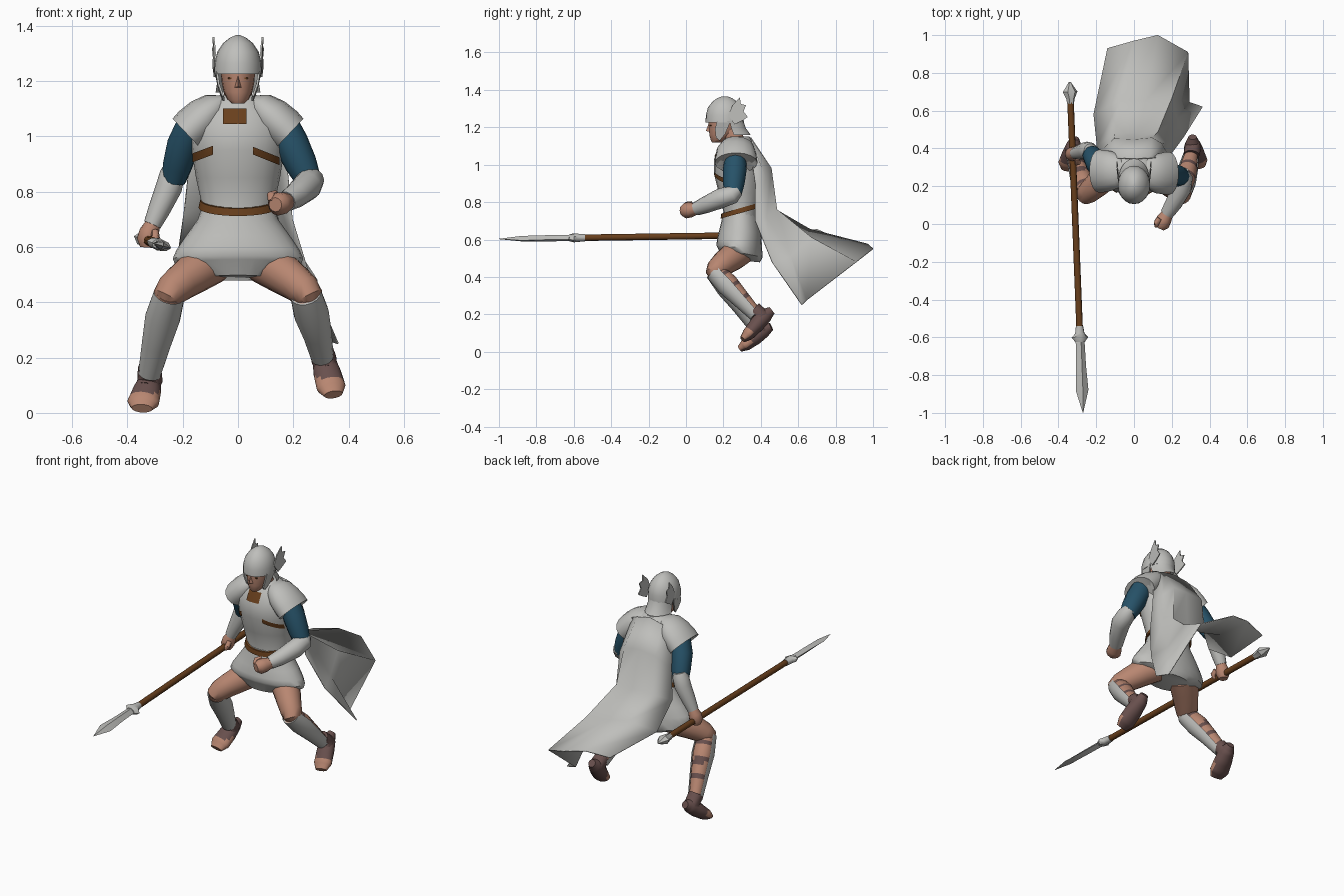
import bpy, bmesh, math
from mathutils import Vector

# Flat colours
COLS = {"steel": (.52, .52, .50), "skin": (.48, .24, .165), "leather": (.14, .05, .012),
        "blue_cloth": (.02, .085, .14), "boot_brown": (.14, .08, .075)}
NAMES = list(COLS)
for k, c in COLS.items():
    bpy.data.materials.new(k).diffuse_color = (*c, 1)


def make(name, verts, faces, mat, rule=None, angle=45):
    """Mesh object; rule(face centre, normal) gives a colour name, or None to drop the face."""
    me = bpy.data.meshes.new(name)
    bm = bmesh.new()
    vs = [bm.verts.new(v) for v in verts]
    for f in faces:
        bm.faces.new([vs[i] for i in f])
    bmesh.ops.recalc_face_normals(bm, faces=bm.faces)
    bm.normal_update()
    drop = []
    for f in bm.faces:
        m = rule(f.calc_center_median(), f.normal) if rule else mat
        if m is None:
            drop.append(f)
        else:
            f.material_index = NAMES.index(m)
    bmesh.ops.delete(bm, geom=drop, context='FACES')
    bm.to_mesh(me)
    bm.free()
    for k in NAMES:
        me.materials.append(bpy.data.materials[k])
    me.shade_smooth()
    me.set_sharp_from_angle(angle=math.radians(angle))
    ob = bpy.data.objects.new(name, me)
    bpy.context.collection.objects.link(ob)
    return ob


def skin_rings(name, loops, mat, rule=None, angle=45):
    """Closed skin over a list of equal point loops."""
    n = len(loops[0])
    faces = [(r*n+i, r*n+(i+1) % n, (r+1)*n+(i+1) % n, (r+1)*n+i)
             for r in range(len(loops)-1) for i in range(n)]
    faces += [tuple(range(n)), tuple(range((len(loops)-1)*n, len(loops)*n))]
    return make(name, [p for l in loops for p in l], faces, mat, rule, angle)


def rings(name, secs, mat, n=20, rule=None):
    """Upright ellipses: (centre y, centre z, rx, ry, tilt toward the back)."""
    loops = []
    for cy, cz, rx, ry, tilt in secs:
        loops.append([(rx*math.cos(a), cy+ry*math.sin(a), cz+tilt*math.sin(a))
                      for a in (2*math.pi*i/n for i in range(n))])
    return skin_rings(name, loops, mat, rule)


def tube(name, secs, mat, ref=(1, 0, 0), n=12, rule=None, sub=1, angle=45):
    """Limb along a path: (x, y, z, radius along ref, other radius)."""
    secs = [tuple(s) if len(s) == 5 else (*s, s[3]) for s in secs]
    fine = []
    for a, b in zip(secs, secs[1:]):
        fine += [[p+(q-p)*k/sub for p, q in zip(a, b)] for k in range(sub)]
    fine.append(secs[-1])
    pts = [Vector(s[:3]) for s in fine]
    loops = []
    for i, s in enumerate(fine):
        t = (pts[min(i+1, len(pts)-1)]-pts[max(i-1, 0)]).normalized()
        a = Vector(ref)
        a = (a-a.dot(t)*t).normalized()
        b = t.cross(a)
        loops.append([pts[i]+a*s[3]*math.cos(w)+b*s[4]*math.sin(w)
                      for w in (2*math.pi*k/n for k in range(n))])
    return skin_rings(name, loops, mat, rule, angle)


def plate(name, outline, x0, x1, mat):
    """Side plate: outline in (y, z), between two x positions."""
    return skin_rings(name, [[(x, y, z) for y, z in outline] for x in (x0, x1)], mat, angle=20)


# Breastplate
TORSO = [(.29, .70, .135, .095, 0), (.295, .75, .13, .095, 0), (.29, .85, .152, .115, 0),
         (.28, .95, .168, .13, 0), (.275, 1.03, .175, .125, 0), (.28, 1.09, .15, .10, 0),
         (.28, 1.13, .10, .075, 0), (.28, 1.15, .065, .06, 0)]
rings("breastplate", TORSO, "steel")


def chest_y(x, z):
    for a, b in zip(TORSO, TORSO[1:]):
        if a[1] <= z <= b[1]:
            k = (z-a[1])/(b[1]-a[1])
            cy, _, rx, ry, _ = [p+(q-p)*k for p, q in zip(a, b)]
            return cy-ry*math.sqrt(max(0, 1-(x/rx)**2))-.006


def chest_ribbon(name, x0, z0, x1, z1, h, mat):
    v = []
    for i in range(9):
        x, z = x0+(x1-x0)*i/8, z0+(z1-z0)*i/8
        v += [(x, chest_y(x, z+d), z+d) for d in (-h, 0, h)]
    make(name, v, [(3*i+j, 3*i+j+3, 3*i+j+4, 3*i+j+1) for i in range(8) for j in (0, 1)], mat)


chest_ribbon("right_chest_strap", -.09, .95, -.165, .922, .016, "leather")
chest_ribbon("left_chest_strap", .055, .948, .15, .91, .014, "leather")
chest_ribbon("throat_patch", -.055, 1.073, .03, 1.073, .028, "leather")

# Belt, and skirt closing in between the thighs
rings("belt", [(.293, .742, .143, .108, .03), (.293, .769, .137, .104, .03)], "leather", 28)
rings("skirt", [(.29, .745, .13, .093, 0), (.29, .70, .145, .10, 0), (.288, .64, .188, .113, 0),
                (.285, .59, .222, .12, -.006), (.285, .558, .236, .122, -.01),
                (.29, .53, .225, .12, -.025), (.295, .488, .13, .10, -.01)], "steel", 24)

# Neck, head and nose
tube("neck", [(0, .28, 1.09, .055), (0, .25, 1.15, .05), (0, .22, 1.2, .05)], "skin")
rings("head", [(.165, 1.118, .022, .025, 0), (.178, 1.135, .04, .045, .006), (.195, 1.165, .053, .07, .006),
               (.203, 1.20, .06, .081, 0), (.205, 1.25, .062, .085, 0)], "skin", 16)
make("nose", [(0, .122, 1.222), (-.014, .13, 1.176), (.014, .13, 1.176), (0, .106, 1.18)],
     [(0, 1, 3), (0, 3, 2), (1, 2, 3)], "skin")
for s, side in ((-1, "right"), (1, "left")):
    plate(side+"_eye", [(.128, 1.207), (.135, 1.207), (.135, 1.213), (.128, 1.213)], s*.018, s*.036, "leather")

# Helmet with neck guard, cheek guards and wings
rings("helmet", [(.207, 1.226, .086, .102, 0), (.207, 1.265, .085, .101, 0), (.207, 1.305, .075, .09, 0),
                 (.207, 1.337, .054, .066, 0), (.207, 1.356, .03, .04, 0), (.207, 1.366, .008, .012, 0)], "steel")
rings("neck_guard", [(.207, 1.235, .084, .10, 0), (.215, 1.195, .078, .105, 0), (.225, 1.158, .084, .122, 0)], "steel",
      24, lambda c, n: "steel" if c.y > .245 and abs(n.z) < .9 else None)
for s, side in ((-1, "right"), (1, "left")):
    tips = [(.165, 1.235, .072), (.155, 1.19, .066), (.16, 1.145, .05), (.18, 1.128, .048), (.21, 1.165, .062),
            (.24, 1.235, .078)]
    skin_rings(side+"_cheek_guard", [[(s*(x+d), y, z) for y, z, x in tips] for d in (0, .008)], "steel", angle=20)
    tips = [(.225, 1.265, .082), (.25, 1.32, .084), (.288, 1.36, .089), (.293, 1.325, .088), (.32, 1.318, .091),
            (.308, 1.285, .088), (.33, 1.255, .09), (.30, 1.235, .087), (.26, 1.215, .085)]
    skin_rings(side+"_helmet_wing", [[(s*(x+d), y, z) for y, z, x in tips] for d in (-.003, .003)], "steel", angle=20)

# Shoulder pads
for s, side in ((-1, "right"), (1, "left")):
    y = .28 if s < 0 else .268
    tube(side+"_shoulder_pad", [(s*.05, .28, 1.13, .05, .022), (s*.08, .277, 1.108, .085, .055),
                                (s*.12, y, 1.072, .105, .073), (s*.16, y, 1.035, .112, .077),
                                (s*.186, y, 1.01, .114, .074), (s*.178, y, 1.018, .09, .06)],
         "steel", (0, 1, 0), 16)

# Arms: sleeve, bracer, fist and thumb
ARMS = {
    "left": ([(.155, .265, 1.06, .055), (.19, .262, .98, .063), (.228, .255, .9, .058), (.258, .25, .835, .045)],
             [(.256, .275, .865, .035), (.262, .25, .842, .05), (.25, .185, .82, .053), (.208, .105, .785, .045),
              (.175, .055, .765, .037)],
             [(.18, .06, .765, .03), (.16, .025, .758, .04), (.145, -.002, .755, .042), (.135, -.022, .753, .026)],
             [(.135, .03, .79, .015), (.12, .005, .787, .016), (.118, -.012, .765, .01)]),
    "right": ([(-.16, .285, 1.06, .055), (-.197, .32, .97, .06), (-.22, .362, .89, .053), (-.232, .38, .84, .043)],
              [(-.23, .39, .895, .035), (-.236, .388, .865, .046), (-.25, .388, .815, .048), (-.285, .38, .735, .04),
               (-.31, .375, .68, .032)],
              [(-.308, .376, .685, .027), (-.32, .372, .655, .036), (-.328, .37, .625, .038), (-.33, .37, .598, .024)],
              [(-.30, .345, .655, .014), (-.298, .325, .635, .016), (-.31, .318, .615, .01)])}
for side, (sleeve, bracer, fist, thumb) in ARMS.items():
    tube(side+"_sleeve", sleeve, "blue_cloth")
    tube(side+"_bracer", bracer, "steel")
    tube(side+"_fist", fist, "skin")
    tube(side+"_thumb", thumb, "skin", n=8)

# Legs: thigh, strapped calf, greave, bare-toed boot
THIGH = [(.09, .30, .545, .078), (.15, .255, .512, .077), (.205, .20, .472, .067), (.24, .168, .443, .06),
         (.258, .156, .418, .052), (.264, .158, .398, .03)]
LEGS = {
    "left": (1, [(.245, .158, .43, .05), (.265, .225, .36, .057), (.287, .295, .285, .046), (.305, .375, .20, .034)],
             [(.31, .46, .222, .022), (.31, .425, .195, .04), (.322, .38, .147, .05, .042),
              (.337, .332, .092, .053, .034), (.345, .303, .066, .034, .018)], .125),
    "right": (-1, [(-.248, .158, .43, .05), (-.272, .225, .345, .057), (-.295, .295, .25, .046), (-.32, .37, .14, .034)],
              [(-.312, .455, .135, .022), (-.318, .42, .118, .04), (-.33, .37, .078, .052, .042),
               (-.343, .32, .038, .058, .034), (-.347, .288, .016, .038, .018)], .075)}
for side, (s, shin, foot, toe_z) in LEGS.items():
    front, sole = Vector((0, -.74, -.67)), Vector((0, .62, -.78))
    top, axis = Vector(shin[0][:3]), Vector(shin[-1][:3])-Vector(shin[0][:3])

    def strap_rule(c, n, top=top, axis=axis):
        return "boot_brown" if int((c-top).dot(axis)/axis.length_squared*15) % 4 == 2 else "skin"

    tube(side+"_thigh", [(s*p[0], *p[1:]) for p in THIGH], "skin", n=14)
    tube(side+"_calf", shin, "skin", n=16, rule=strap_rule, sub=5)
    g = [(*p[:3], p[3]+.007) for p in shin]
    tube(side+"_greave", g, "steel", n=16,
         rule=lambda c, n: "steel" if n.dot(front) > -.25 and n.z < .75 else None)
    tube(side+"_boot", foot, "boot_brown", n=14, sub=4,
         rule=lambda c, n: "skin" if c.z < toe_z and c.y < .36 and n.dot(sole) < .6 else "boot_brown")
    a, b = foot[1], foot[2]
    tube(side+"_boot_cuff", [(shin[-1][0], shin[-1][1]-.01, shin[-1][2]+.025, .042),
                             (a[0], a[1]-.02, a[2], .046), (b[0], b[1], b[2]+.005, .04)], "boot_brown")


# Spear: shaft, diamond blade and butt
def spear(name, secs, mat, n):
    tube(name, [(-.27-.04*(y+1), y, .603+.0145*(y+1), rx, rz) for y, rx, rz in secs],
         mat, (.96, 0, -.28), n, angle=50 if n == 8 else 30)


spear("spear_shaft", [(.66, .018, .018), (-.56, .018, .018)], "leather", 8)
spear("spear_socket", [(-.54, .02, .02), (-.58, .026, .023), (-.60, .046, .022), (-.625, .026, .018)], "steel", 8)
spear("spear_blade", [(-.60, .024, .018), (-.75, .027, .017), (-.88, .035, .015), (-1.0, .001, .001)], "steel", 4)
spear("spear_butt", [(.635, .019, .019), (.66, .022, .022), (.70, .04, .028), (.752, .005, .005)], "steel", 6)

# Windblown cape: six folds from shoulder to hem
CAPE = [[(-.15, .345, 1.08), (-.175, .385, .9), (-.195, .41, .72), (-.213, .58, .6), (-.14, .93, .555)],
        [(-.085, .35, 1.13), (-.105, .45, .98), (-.1, .48, .76), (-.07, .66, .655), (0, .97, .575)],
        [(0, .345, 1.145), (0, .445, .99), (.02, .48, .76), (.06, .65, .625), (.125, 1.0, .55)],
        [(.08, .35, 1.13), (.095, .455, .98), (.125, .485, .76), (.2, .67, .61), (.285, .91, .48)],
        [(.11, .35, 1.12), (.145, .425, .93), (.165, .43, .72), (.225, .56, .51), (.292, .645, .275)],
        [(.15, .345, 1.08), (.175, .37, .9), (.195, .37, .7), (.262, .46, .48), (.362, .62, .25)]]
cape = make("cape", [p for c in CAPE for p in c],
            [(5*i+j, 5*i+j+1, 5*i+j+6, 5*i+j+5) for i in range(5) for j in range(4)], "steel", angle=50)
sol = cape.modifiers.new("thickness", 'SOLIDIFY')
sol.thickness = .006
sol.offset = 0
